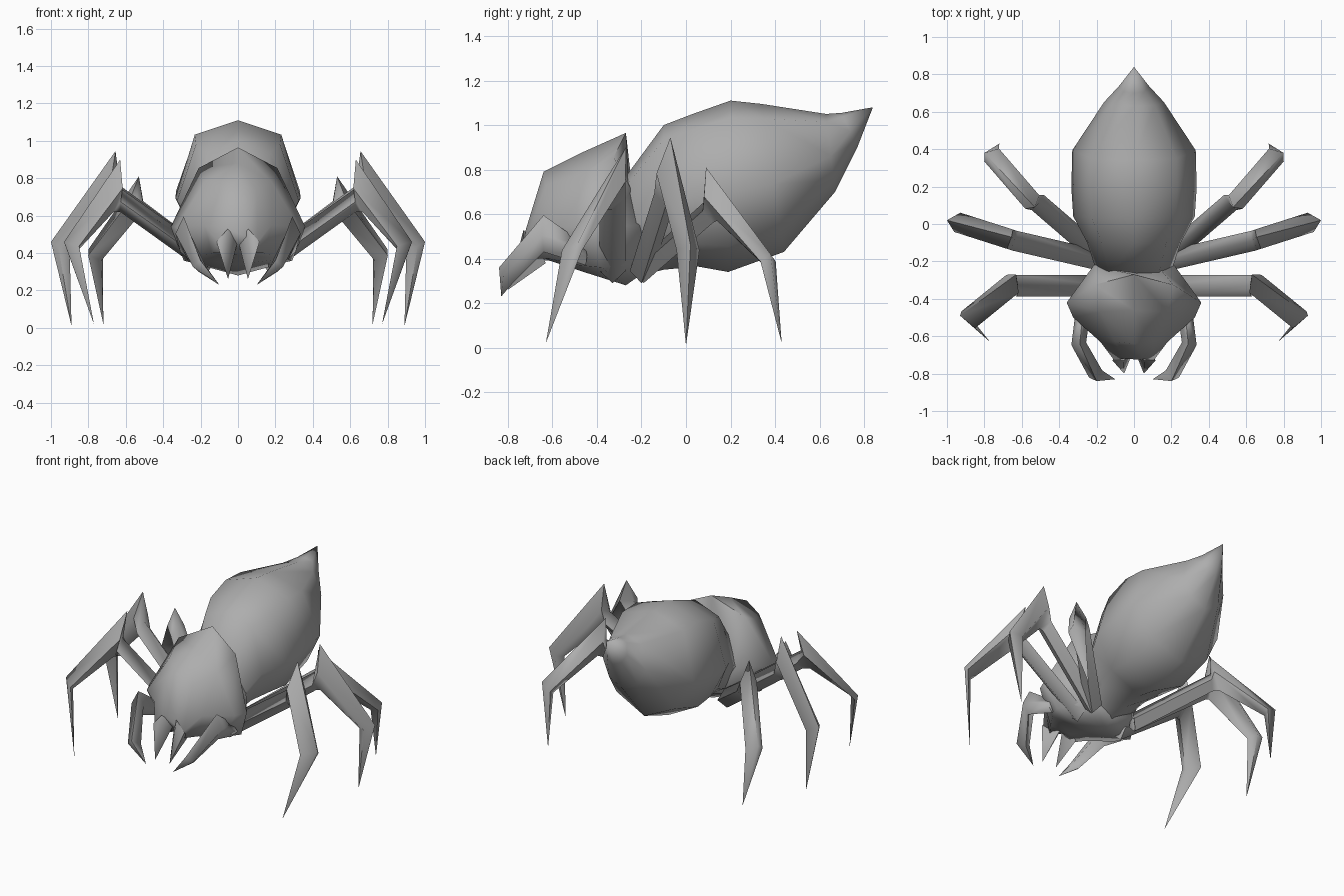
import bpy, bmesh, math
from mathutils import Vector

grey = bpy.data.materials.new("grey")
grey.diffuse_color = (0.42, 0.42, 0.42, 1)


def loft(name, rings, tip=None, mirror=False, angle=80):
    """Skin closed rings of points, cap the start, end in a cap or a tip."""
    bm = bmesh.new()
    rows = [[bm.verts.new(p) for p in r] for r in rings]
    n = len(rows[0])
    for a, b in zip(rows, rows[1:]):
        for i in range(n):
            j = (i + 1) % n
            bm.faces.new((a[i], a[j], b[j], b[i]))
    bm.faces.new(rows[0])
    if tip:
        t = bm.verts.new(tip)
        for i in range(n):
            bm.faces.new((rows[-1][i], rows[-1][(i + 1) % n], t))
    else:
        bm.faces.new(rows[-1])
    bmesh.ops.recalc_face_normals(bm, faces=bm.faces)
    me = bpy.data.meshes.new(name)
    bm.to_mesh(me)
    bm.free()
    ob = bpy.data.objects.new(name, me)
    bpy.context.collection.objects.link(ob)
    me.materials.append(grey)
    bpy.ops.object.select_all(action='DESELECT')
    ob.select_set(True)
    bpy.context.view_layer.objects.active = ob
    bpy.ops.object.shade_smooth_by_angle(angle=math.radians(angle))
    if mirror:
        m = ob.modifiers.new("mirror", 'MIRROR')
        m.use_mirror_merge = False
    return ob


def symmetric(half):
    """Close a half outline that starts and ends on the centre plane."""
    return half + [(-x, y, z) for x, y, z in reversed(half[1:-1])]


def abdomen_ring(yt, yb, w, zt, zb):
    prof = [(0, 0), (0.69, 0.1), (1, 0.54), (0.66, 0.85), (0, 1)]
    return symmetric([(w * k, yt + (yb - yt) * f, zt + (zb - zt) * f)
                      for k, f in prof])


# Abdomen: eight-sided rings, top and bottom positions per ring
loft("abdomen", [abdomen_ring(*r) for r in (
    (-0.27, -0.30, 0.19, 0.77, 0.30),
    (-0.10, -0.10, 0.25, 1.00, 0.35),
    (0.03, 0.05, 0.325, 1.05, 0.365),
    (0.20, 0.19, 0.335, 1.11, 0.34),
    (0.34, 0.44, 0.33, 1.095, 0.43),
    (0.63, 0.67, 0.16, 1.05, 0.70),
    (0.70, 0.77, 0.08, 1.055, 0.90))], tip=(0, 0.84, 1.08))

# Head shield: waist, raised rear ridge, brow and face
loft("head", [symmetric(r) for r in (
    [(0, -0.26, 0.77), (0.14, -0.24, 0.70), (0.20, -0.20, 0.55),
     (0.16, -0.20, 0.38), (0, -0.20, 0.33)],
    [(0, -0.27, 0.965), (0.21, -0.325, 0.855), (0.36, -0.42, 0.54),
     (0.29, -0.38, 0.36), (0, -0.27, 0.28)],
    [(0, -0.46, 0.88), (0.18, -0.47, 0.78), (0.325, -0.50, 0.54),
     (0.24, -0.48, 0.37), (0, -0.46, 0.34)],
    [(0, -0.64, 0.79), (0.10, -0.63, 0.73), (0.18, -0.63, 0.55),
     (0.14, -0.62, 0.40), (0, -0.61, 0.39)],
    [(0, -0.70, 0.56), (0.055, -0.72, 0.53), (0.105, -0.73, 0.46),
     (0.08, -0.70, 0.40), (0, -0.67, 0.42)])])

# Fangs
loft("fangs", [[(0.0, -0.67, 0.47), (0.055, -0.73, 0.53),
                (0.115, -0.73, 0.46), (0.07, -0.63, 0.38)]],
     tip=(0.053, -0.80, 0.26), mirror=True)


def limb(name, width, joints, tip):
    """Four-sided limb; each joint is an upper and a lower point."""
    centres = [(Vector(a) + Vector(b)) / 2 for a, b in joints] + [Vector(tip)]
    rings = []
    for i, (a, b) in enumerate(joints):
        if i == len(joints) - 1:
            d = centres[i] - centres[i - 1]
        else:
            d = centres[i + 1] - centres[max(i - 1, 0)]
        side = Vector((-d.y, d.x, 0)).normalized() * width
        mid = Vector(a).lerp(Vector(b), 0.55)
        rings.append([Vector(a), mid + side, Vector(b), mid - side])
    loft(name, rings, tip=tip, mirror=True)


# Three pairs of walking legs: root, thigh end, raised knee, ankle, foot tip
limb("front_legs", 0.058,
     [((0.15, -0.33, 0.41), (0.17, -0.33, 0.29)),
      ((0.62, -0.33, 0.74), (0.63, -0.33, 0.62)),
      ((0.63, -0.27, 0.90), (0.665, -0.36, 0.62)),
      ((0.93, -0.49, 0.46), (0.85, -0.53, 0.42))], (0.77, -0.63, 0.02))
limb("middle_legs", 0.054,
     [((0.15, -0.20, 0.41), (0.17, -0.20, 0.29)),
      ((0.63, -0.09, 0.76), (0.64, -0.09, 0.64)),
      ((0.655, -0.07, 0.945), (0.67, -0.09, 0.65)),
      ((1.0, 0.02, 0.46), (0.90, 0.0, 0.42))], (0.89, 0.0, 0.01))
limb("rear_legs", 0.052,
     [((0.15, -0.19, 0.41), (0.17, -0.19, 0.29)),
      ((0.51, 0.11, 0.68), (0.52, 0.12, 0.56)),
      ((0.53, 0.09, 0.81), (0.555, 0.14, 0.57)),
      ((0.80, 0.38, 0.42), (0.73, 0.36, 0.36))], (0.72, 0.43, 0.02))

# Short feelers beside the mouth
limb("feelers", 0.04,
     [((0.27, -0.45, 0.46), (0.27, -0.45, 0.37)),
      ((0.29, -0.64, 0.595), (0.30, -0.64, 0.43)),
      ((0.20, -0.84, 0.36), (0.21, -0.77, 0.30))], (0.10, -0.83, 0.23))
